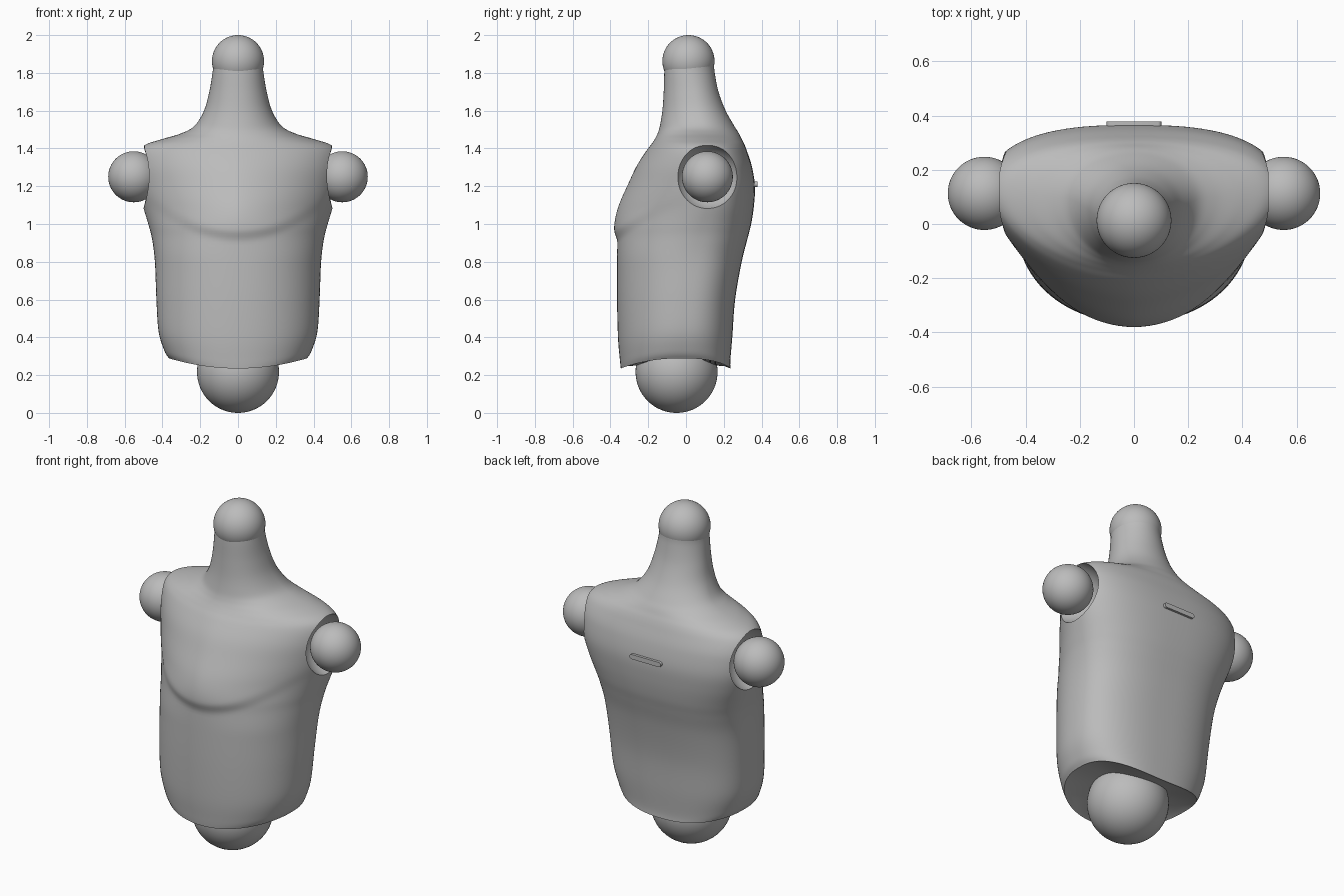
import bpy
import bmesh
import math
from mathutils import Vector

cube = bpy.data.objects.get("Cube")
if cube:
    bpy.data.objects.remove(cube, do_unlink=True)

GREY = (0.5, 0.5, 0.5, 1)
plain_grey = bpy.data.materials.new("plain_grey")
plain_grey.use_nodes = True
plain_grey.diffuse_color = GREY
plain_grey.node_tree.nodes["Principled BSDF"].inputs["Base Color"].default_value = GREY


def activate(obj):
    bpy.ops.object.select_all(action='DESELECT')
    obj.select_set(True)
    bpy.context.view_layer.objects.active = obj


def finish(bm, name):
    """Turn a bmesh into a grey, smooth object with sharp edges kept."""
    bmesh.ops.recalc_face_normals(bm, faces=bm.faces)
    mesh = bpy.data.meshes.new(name)
    bm.to_mesh(mesh)
    bm.free()
    mesh.materials.append(plain_grey)
    obj = bpy.data.objects.new(name, mesh)
    bpy.context.collection.objects.link(obj)
    activate(obj)
    bpy.ops.object.shade_smooth_by_angle(angle=math.radians(35))
    return obj


def ball(name, centre, radius):
    bm = bmesh.new()
    bmesh.ops.create_uvsphere(bm, u_segments=64, v_segments=32, radius=radius)
    bmesh.ops.translate(bm, verts=bm.verts, vec=Vector(centre))
    return finish(bm, name)


def smoothstep(low, high, value):
    t = min(1, max(0, (value - low) / (high - low)))
    return t * t * (3 - 2 * t)


def catmull(rows, t):
    """Smooth point at parameter t along a list of rows."""
    i = min(int(t), len(rows) - 2)
    u = t - i
    a, b, c, d = (rows[min(max(i + k, 0), len(rows) - 1)] for k in (-1, 0, 1, 2))
    return [q + u / 2 * (r - p + u * (2*p - 5*q + 4*r - s + u * (3*(q - r) + s - p)))
            for p, q, r, s in zip(a, b, c, d)]


# Torso sections: height, half width, front, back, depth of the widest point
SECTIONS = [
    (.235, .365, -.345, .235, -.03),
    (.28, .39, -.35, .235, -.03),
    (.4, .42, -.36, .245, -.02),
    (.6, .432, -.365, .26, 0),
    (.8, .44, -.365, .295, .03),
    (.92, .455, -.363, .325, .06),
    (1, .475, -.363, .345, .08),
    (1.1, .505, -.345, .36, .11),
    (1.2, .53, -.31, .365, .125),
    (1.3, .54, -.265, .35, .12),
    (1.38, .53, -.215, .325, .115),
    (1.42, .49, -.185, .31, .11),
    (1.45, .4, -.165, .295, .105),
    (1.48, .3, -.15, .28, .1),
    (1.52, .23, -.138, .255, .09),
    (1.6, .18, -.125, .21, .06),
    (1.7, .152, -.118, .172, .04),
    (1.8, .135, -.115, .152, .02),
    (1.85, .13, -.112, .148, .02),
]
SEGMENTS = 96
STEPS = 6


def section_ring(row):
    z, width, front, back, middle = row
    chest = smoothstep(.8, 1.1, z) * (1 - smoothstep(1.4, 1.55, z))
    front_power = 2.1 - .35 * chest
    back_power = 2.6 - .6 * smoothstep(1.3, 1.5, z)
    points = []
    for k in range(SEGMENTS):
        angle = math.tau * k / SEGMENTS
        c, s = math.cos(angle), math.sin(angle)
        power = 2 / (back_power if s > 0 else front_power)
        x = width * math.copysign(abs(c) ** power, c)
        reach = abs(s) ** power
        y = middle + (back - middle if s > 0 else front - middle) * reach
        # soft ledge under the chest
        if s < 0:
            ledge = .9 + .9 * x * x
            y -= .016 * reach * smoothstep(ledge, ledge + .07, z) * (1 - smoothstep(1, 1.25, z))
        # hem rises towards the hips
        lift = .055 * (x / width) ** 2 * (1 - smoothstep(.2, .6, z))
        points.append((x, y, z + lift))
    return points


# Torso with neck
bm = bmesh.new()
count = (len(SECTIONS) - 1) * STEPS
rings = [[bm.verts.new(p) for p in section_ring(catmull(SECTIONS, i / STEPS))]
         for i in range(count + 1)]

# Underside closes inward in two rings
for scale in (.9, .4):
    inner = [bm.verts.new((v.co.x * scale, (v.co.y + .05) * scale - .05, v.co.z + .012))
             for v in rings[0]]
    rings.insert(0, inner)
for lower, upper in zip(rings, rings[1:]):
    for k in range(SEGMENTS):
        n = (k + 1) % SEGMENTS
        bm.faces.new((lower[k], lower[n], upper[n], upper[k]))
bm.faces.new(rings[0])
bm.faces.new(rings[-1])
torso = finish(bm, "torso")

# Shoulder sockets and joint balls
for side, label in ((1, "left"), (-1, "right")):
    centre = (side * .552, .113, 1.25)
    cutter = ball("socket_cutter", centre, .176)
    cutter.hide_render = True
    cut = torso.modifiers.new("socket", 'BOOLEAN')
    cut.operation = 'DIFFERENCE'
    cut.solver = 'EXACT'
    cut.object = cutter
    activate(torso)
    bpy.ops.object.modifier_apply(modifier=cut.name)
    bpy.data.objects.remove(cutter, do_unlink=True)
    ball(label + "_shoulder_ball", centre, .135)
activate(torso)
bpy.ops.object.shade_smooth_by_angle(angle=math.radians(35))

# Neck and waist joint balls
ball("neck_ball", (0, .013, 1.862), .138)
ball("waist_ball", (0, -.05, .217), .217)

# Small raised bar on the back, with rounded ends
bm = bmesh.new()
outline = []
for k in range(24):
    angle = math.tau * (k + .5) / 24
    end = math.copysign(.087, math.cos(angle))
    outline.append(bm.verts.new((end + .014 * math.cos(angle), .36, 1.21 + .014 * math.sin(angle))))
face = bm.faces.new(outline)
raised = bmesh.ops.extrude_face_region(bm, geom=[face])["geom"]
bmesh.ops.translate(bm, vec=(0, .018, 0),
                    verts=[g for g in raised if isinstance(g, bmesh.types.BMVert)])
finish(bm, "back_bar")
